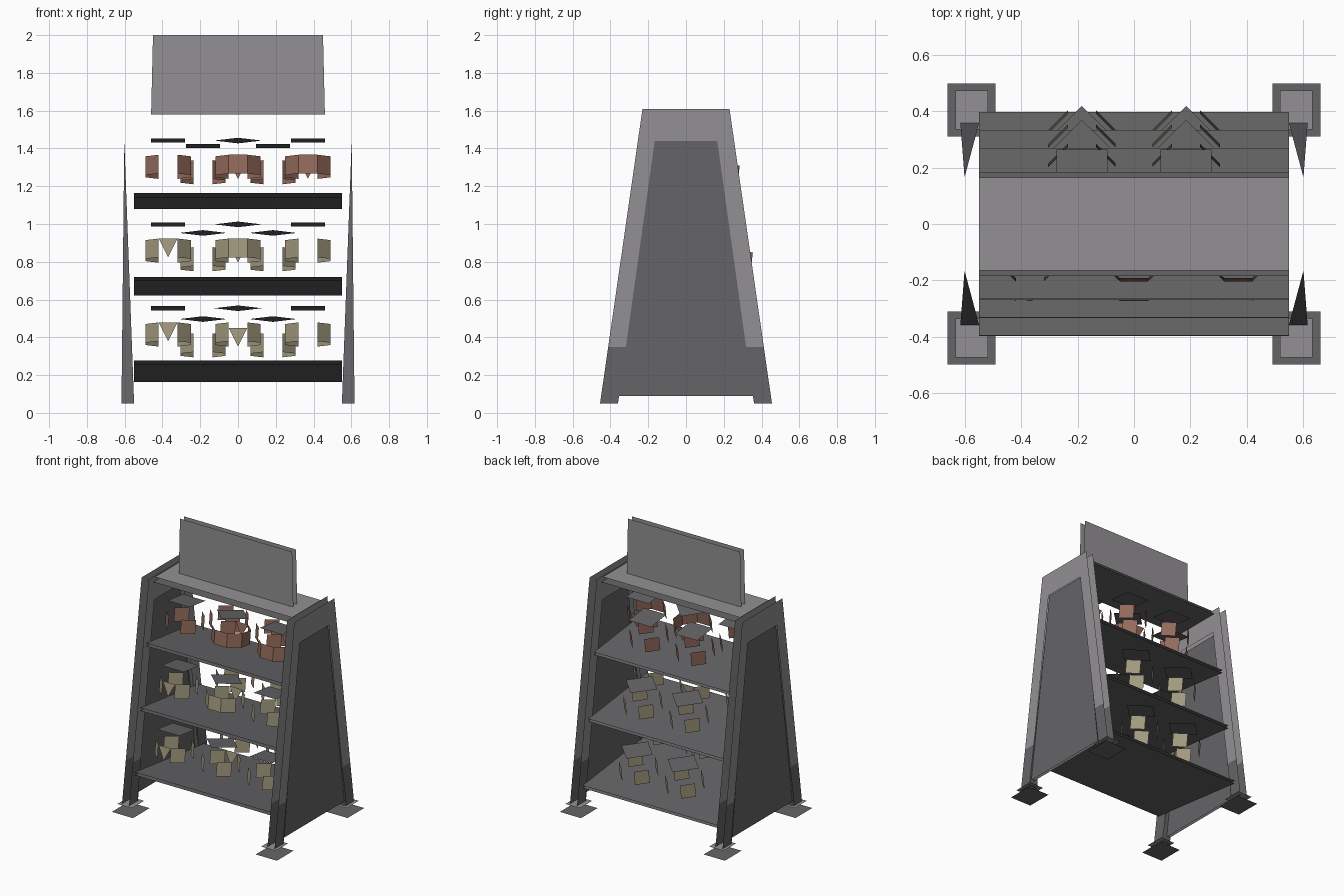
import bpy, bmesh, math
from mathutils import Matrix, Vector

cube = bpy.data.objects.get("Cube")
if cube:
    bpy.data.objects.remove(cube, do_unlink=True)


def material(name, colour):
    m = bpy.data.materials.new(name)
    m.use_nodes = True
    m.diffuse_color = (*colour, 1)
    m.node_tree.nodes["Principled BSDF"].inputs["Base Color"].default_value = (*colour, 1)
    return m


LIGHT = material("light grey", (0.29, 0.28, 0.29))
DARK = material("dark grey", (0.13, 0.13, 0.135))
CREAM = material("cream label", (0.36, 0.32, 0.21))
RED = material("red label", (0.29, 0.145, 0.105))


def sheets(name, faces, mats, matrix=None):
    """Make one object from flat faces, each given as (points, material slot)."""
    bm = bmesh.new()
    for points, slot in faces:
        f = bm.faces.new([bm.verts.new(p) for p in points])
        f.material_index = slot
    mesh = bpy.data.meshes.new(name)
    bm.to_mesh(mesh)
    bm.free()
    for m in mats:
        mesh.materials.append(m)
    ob = bpy.data.objects.new(name, mesh)
    if matrix:
        ob.matrix_world = matrix
    bpy.context.collection.objects.link(ob)
    return ob


def flat(hx, hy, z, cx=0, cy=0):
    return [(cx + sx * hx, cy + sy * hy, z) for sx, sy in ((-1, -1), (1, -1), (1, 1), (-1, 1))]


def trapezoid(low, high, z0, z1, y):
    return [(-low, y, z0), (low, y, z0), (high, y, z1), (-high, y, z1)]


def outer(z):
    return 0.455 - 0.144 * (z - 0.05)


def inner(z):
    return 0.36 - 0.14 * (z - 0.05)


# Feet: a wide ground plate under a smaller raised plate
for side, sx in (("left", 1), ("right", -1)):
    for end, sy in (("front", -1), ("back", 1)):
        sheets(f"{end}_{side}_foot",
               [(flat(0.085, 0.095, 0, sx * 0.577, sy * 0.405), 0),
                (flat(0.058, 0.07, 0.055, sx * 0.577, sy * 0.405), 1)], [DARK, LIGHT])

# Side frames: paired A-shaped sheets, darker at the bottom of each leg
for side, sx in (("left", 1), ("right", -1)):
    faces = []
    for x in (0.555, 0.612):
        for sy in (-1, 1):
            for z0, z1, slot in ((0.05, 0.35, 1), (0.35, 1.44, 0)):
                faces.append(([(sx * x, sy * f(z), z) for f, z in
                               ((outer, z0), (inner, z0), (inner, z1), (outer, z1))], slot))
        faces.append(([(sx * x, s * outer(z), z) for s, z in
                       ((-1, 1.44), (1, 1.44), (1, 1.61), (-1, 1.61))], 0))
    sheets(f"{side}_frame", faces, [LIGHT, DARK])

    # Side panel with tapering edge strips
    faces = [([(sx * x, s * inner(z), z) for s, z in
               ((-1, 0.09), (1, 0.09), (1, 1.44), (-1, 1.44))], 0) for x in (0.585, 0.605)]
    for sy in (-1, 1):
        faces.append(([(sx * x, sy * inner(z), z) for x, z in
                       ((0.55, 0.05), (0.617, 0.05), (0.602, 1.44))], 0))
    sheets(f"{side}_panel", faces, [DARK])

# Top board
sheets("top_board", [(flat(0.55, 0.165, 1.605), 0), (flat(0.55, 0.185, 1.575), 1)], [LIGHT, DARK])

# Double-sided header sign
sheets("header_sign",
       [(trapezoid(0.46, 0.45, 1.58, 2.0, s * 0.022), 0) for s in (-1, 1)]
       + [(trapezoid(0.455, 0.412, 1.585, 1.97, s * 0.028), 0) for s in (-1, 1)], [LIGHT])


def jar(name, cx, cy, label, diamond, full=(), half=()):
    """Eight-sided label band with open sides, below a flat lid."""
    r = 0.13

    def corner(k, z):
        a = math.radians(45 * k - 22.5)
        return (cx + r * math.cos(a), cy + r * math.sin(a), z)

    faces = []
    for k in range(8):
        a, b = corner(k, 0.12), corner(k + 1, 0.12)
        c, d = corner(k + 1, 0.22), corner(k, 0.22)
        if k % 2 or k in full:
            faces.append(([a, b, c, d], 0))
        elif k in half:
            low = tuple((Vector(a) + Vector(b)) / 2)
            faces.append(([low, c, d], 0))
    lid = flat(0.09, 0.09, 0.31, cx, cy)
    if diamond:
        lid = [(cx + 0.125, cy, 0.31), (cx, cy + 0.125, 0.31),
               (cx - 0.125, cy, 0.31), (cx, cy - 0.125, 0.31)]
    faces.append((lid, 1))
    return name, faces, [label, DARK]


FRONT, BACK, SIDE = 6, 2, 0
tilt = Matrix.Rotation(-math.atan(0.12), 4, "X")

# Tilted shelves, each with a front row of three jars and a back row of two
levels = (("lower", 0.22, 0.40, -0.22, 0.26, CREAM),
          ("middle", 0.67, 0.335, -0.17, 0.21, CREAM),
          ("upper", 1.122, 0.27, -0.10, 0.14, RED))
for level, z, depth, front_y, back_y, label in levels:
    place = Matrix.Translation((0, 0, z)) @ tilt
    sheets(f"{level}_shelf", [(flat(0.55, depth, 0.01), 0), (flat(0.55, depth, -0.01), 0)],
           [DARK], place)
    top = level == "upper"
    jars = [
        jar(f"{level}_front_jar_right", -0.37, front_y, label, False,
            half=() if top else (FRONT,)),
        jar(f"{level}_front_jar_middle", 0, front_y, label, True,
            full=() if level == "lower" else (FRONT, SIDE) if top else (FRONT,),
            half=(BACK,)),
        jar(f"{level}_front_jar_left", 0.37, front_y, label, False,
            full=(FRONT,) if top else (), half=(BACK,) if top else ()),
    ]
    for side, x in (("right", -0.185), ("left", 0.185)):
        jars.append(jar(f"{level}_back_jar_{side}", x, back_y, label, not top))
    for name, faces, mats in jars:
        sheets(name, faces, mats, place)
